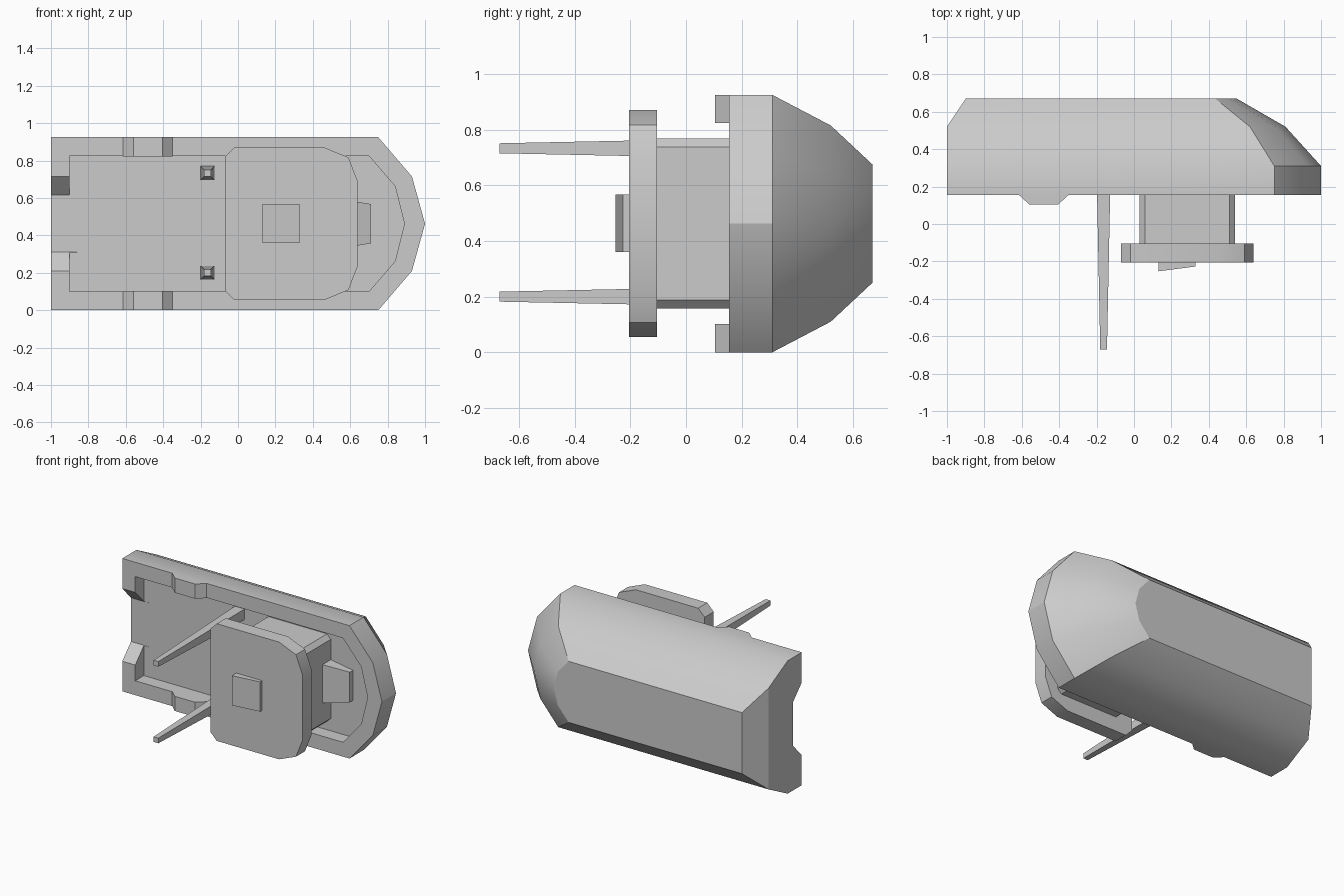
import bpy, bmesh

if "Cube" in bpy.data.objects:
    bpy.data.objects.remove(bpy.data.objects["Cube"])


def loft(name, loops, smooth=True):
    """Skin matching closed loops of 3D points and cap both ends."""
    bm = bmesh.new()
    rings = [[bm.verts.new(p) for p in loop] for loop in loops]
    n = len(rings[0])
    for a, b in zip(rings, rings[1:]):
        for i in range(n):
            j = (i + 1) % n
            bm.faces.new((a[i], a[j], b[j], b[i]))
    bm.faces.new(rings[0])
    bm.faces.new(rings[-1])
    bmesh.ops.recalc_face_normals(bm, faces=bm.faces)
    me = bpy.data.meshes.new(name)
    bm.to_mesh(me)
    bm.free()
    ob = bpy.data.objects.new(name, me)
    bpy.context.collection.objects.link(ob)
    if smooth:
        bpy.ops.object.select_all(action='DESELECT')
        ob.select_set(True)
        bpy.context.view_layer.objects.active = ob
        bpy.ops.object.shade_smooth_by_angle(angle=0.5)
    return ob


def at_y(profile, y):
    return [(x, y, z) for x, z in profile]


def at_z(profile, z):
    return [(x, y, z) for x, y in profile]


MID = 0.4625


def hull(left, shoulder, cheek, tip, half, cheek_half):
    """Outline with a square left end and a pointed right nose."""
    low = [(left, -half), (shoulder, -half), (cheek, -cheek_half), (tip, 0)]
    pts = low + [(cheek, cheek_half), (shoulder, half), (left, half)]
    return [(x, MID + z) for x, z in pts]


# Hollow shell: cavity floor, rim, straight wall, two bevelled tiers
rim = hull(-1, 0.75, 0.93, 1.0, 0.4625, 0.2525)
cavity = hull(-0.9, 0.70, 0.84, 0.89, 0.3625, 0.20)
shell = loft("shell", [
    at_y(cavity, 0.25), at_y(cavity, 0.155), at_y(rim, 0.155), at_y(rim, 0.31),
    at_y(hull(-1, 0.62, 0.757, 0.81, 0.3525, 0.1925), 0.52),
    at_y(hull(-0.9, 0.435, 0.518, 0.55, 0.2125, 0.116), 0.67)])

# Flared notch through the end wall
notch = [(0.15, 0.258), (0.251, 0.1525), (0.251, -0.1525), (0.15, -0.258)]
cutter = loft("notch_cutter", [[(x, y, MID + z) for y, z in notch]
                               for x in (-1.1, -0.86)], False)
cutter.hide_render = True
cutter.hide_viewport = True
cut = shell.modifiers.new("notch", 'BOOLEAN')
cut.operation = 'DIFFERENCE'
cut.object = cutter

# Raised lugs on the long rims
lug = [(-0.615, 0.16), (-0.615, 0.155), (-0.56, 0.105),
       (-0.405, 0.105), (-0.35, 0.155), (-0.35, 0.16)]
for name, z in (("lower_lug", 0.0), ("upper_lug", 0.823)):
    loft(name, [at_z(lug, z), at_z(lug, z + 0.102)])

# Tapered square pins
for name, z in (("lower_pin", 0.20), ("upper_pin", 0.733)):
    loft(name, [at_y([(-0.1625 + sx * r, z + sz * r) for sx, sz in
                      ((-1, -1), (1, -1), (1, 1), (-1, 1))], y)
                for y, r in ((0.26, 0.037), (-0.67, 0.018))])

# Knob plate with rounded corners
half_plate = [(-0.07, -0.358), (-0.02, -0.408), (0.46, -0.408),
              (0.59, -0.355), (0.64, -0.228)]
plate = [(x, MID + z) for x, z in half_plate]
plate += [(x, MID - z) for x, z in reversed(half_plate)]
loft("knob_plate", [at_y(plate, -0.205), at_y(plate, -0.105)])

# Chamfered stem joining plate and shell
half_stem = [(0.03, -0.275), (0.06, -0.305), (0.51, -0.305), (0.54, -0.275)]
stem = [(x, MID + z) for x, z in half_stem]
stem += [(x, MID - z) for x, z in reversed(half_stem)]
loft("stem", [at_y(stem, -0.11), at_y(stem, 0.26)])

# Sloping button on the plate
button = [(0.13, -0.2), (0.13, -0.253), (0.33, -0.227), (0.33, -0.2)]
loft("button", [at_z(button, 0.36), at_z(button, 0.567)])

# Wedge clip beside the stem
loft("side_clip", [[(x, y0, MID - h), (x, y0, MID + h),
                    (x, 0.26, MID + h), (x, 0.26, MID - h)]
                   for x, y0, h in ((0.53, 0.155, 0.135), (0.71, 0.215, 0.105))])
